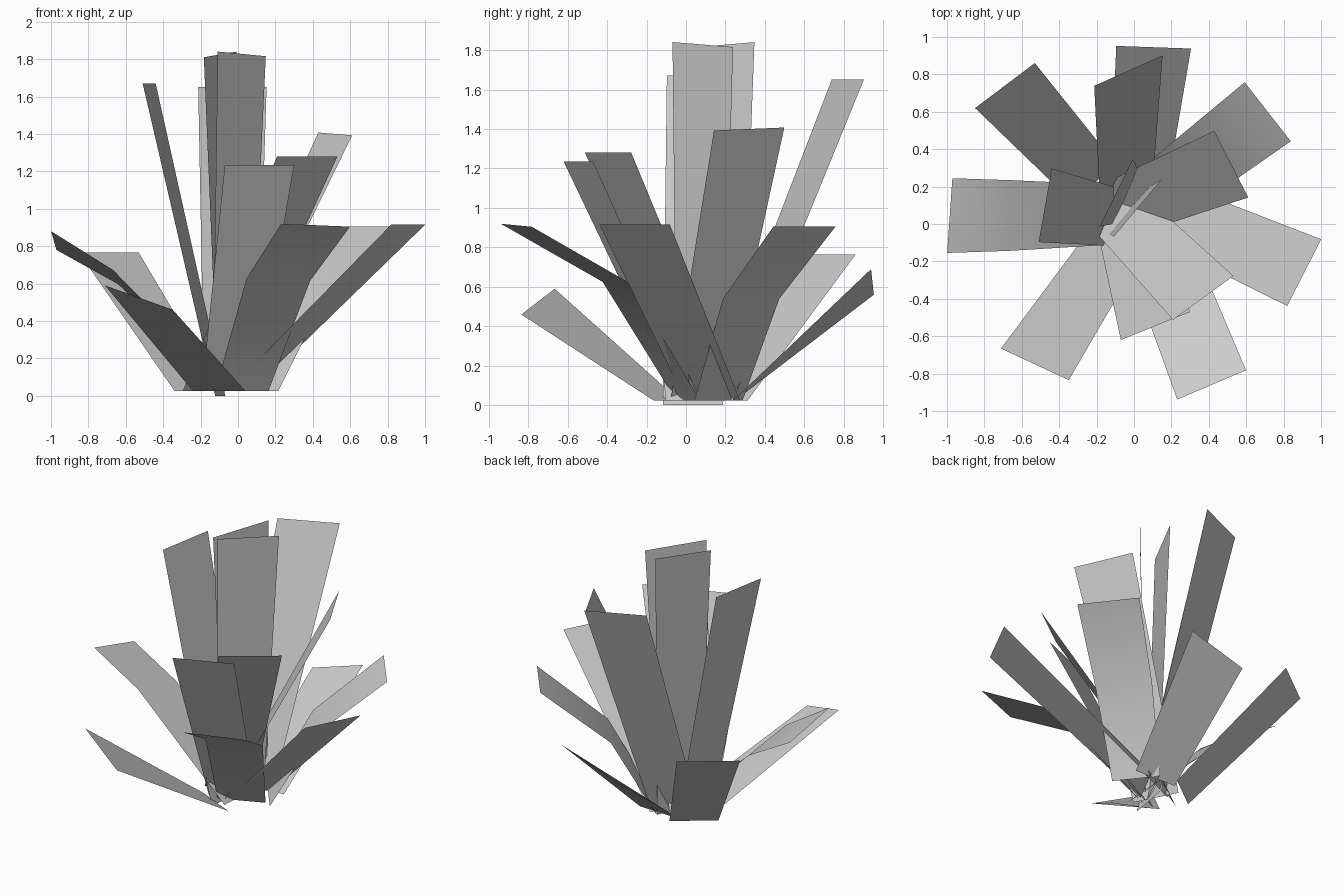
import bpy
from math import cos, sin, radians
from mathutils import Vector

cube = bpy.data.objects.get("Cube")
if cube:
    bpy.data.objects.remove(cube, do_unlink=True)

# Single leaf colour
leaf_grey = bpy.data.materials.new("leaf_grey")
leaf_grey.use_nodes = True
colour = (0.6, 0.6, 0.6, 1)
leaf_grey.diffuse_color = colour
leaf_grey.node_tree.nodes["Principled BSDF"].inputs["Base Color"].default_value = colour

TIP_WIDTH = 0.40
ROOT_WIDTH = 0.31


def leaf(name, root, tip, turn, tilt=0.0, bend=None):
    """Flat strip from root to tip, widening upward, with an optional fold."""
    across = Vector((cos(radians(turn)), sin(radians(turn)), 0))
    start = Vector(root) if len(root) == 3 else Vector((*root, 0.025))
    end = Vector(tip)
    spine = [start, Vector(bend), end] if bend else [start, end]
    verts = []
    for p in spine:
        t = (p.z - start.z) / (end.z - start.z)
        half = across * (ROOT_WIDTH + (TIP_WIDTH - ROOT_WIDTH) * t) / 2
        half.z = tilt * t / 2
        verts += [p - half, p + half]
    faces = [(i, i + 1, i + 3, i + 2) for i in range(0, len(verts) - 2, 2)]
    mesh = bpy.data.meshes.new(name)
    mesh.from_pydata(verts, [], faces)
    mesh.materials.append(leaf_grey)
    mesh.shade_smooth()
    obj = bpy.data.objects.new(name, mesh)
    bpy.context.collection.objects.link(obj)


# Upright centre leaves
leaf("centre_leaf_back", (-.04, .14), (-.095, .167, 1.825), 64, tilt=.03)
leaf("centre_leaf_front", (-.035, .07), (.02, .085, 1.828), 50, tilt=-.025)

# Tall inner ring
leaf("inner_leaf_right", (-.095, .035, 0), (-.475, .1, 1.67), 80)
leaf("inner_leaf_back", (-.04, .175), (-.03, .82, 1.65), 24)
leaf("inner_leaf_left", (-.13, .06), (.52, .32, 1.4), -63, tilt=-.015)
leaf("inner_leaf_front_left", (-.17, .15), (.37, -.395, 1.28), 36)
leaf("inner_leaf_front", (-.05, .015), (.115, -.545, 1.235), 22)

# Low outer ring, some leaves folded outward
leaf("outer_leaf_back_right", (-.215, .22), (-.69, .74, .765), 37)
leaf("outer_leaf_right", (-.02, .05), (-.985, .045, .83), 86, tilt=-.1,
     bend=(-.655, .045, .635))
leaf("outer_leaf_front_right", (-.1, -.1), (-.53, -.75, .525), -25, tilt=-.13)
leaf("outer_leaf_front_left", (.02, .01), (.415, -.86, .912), 23, tilt=-.015,
     bend=(.215, -.35, .62))
leaf("outer_leaf_left", (.015, .135), (.91, -.26, .915), 63)
leaf("outer_leaf_back_left", (.12, .165), (.715, .6, .905), -52,
     bend=(.36, .33, .54))
leaf("outer_leaf_back", (.03, .245), (.105, .945, .625), -2, tilt=.13)
